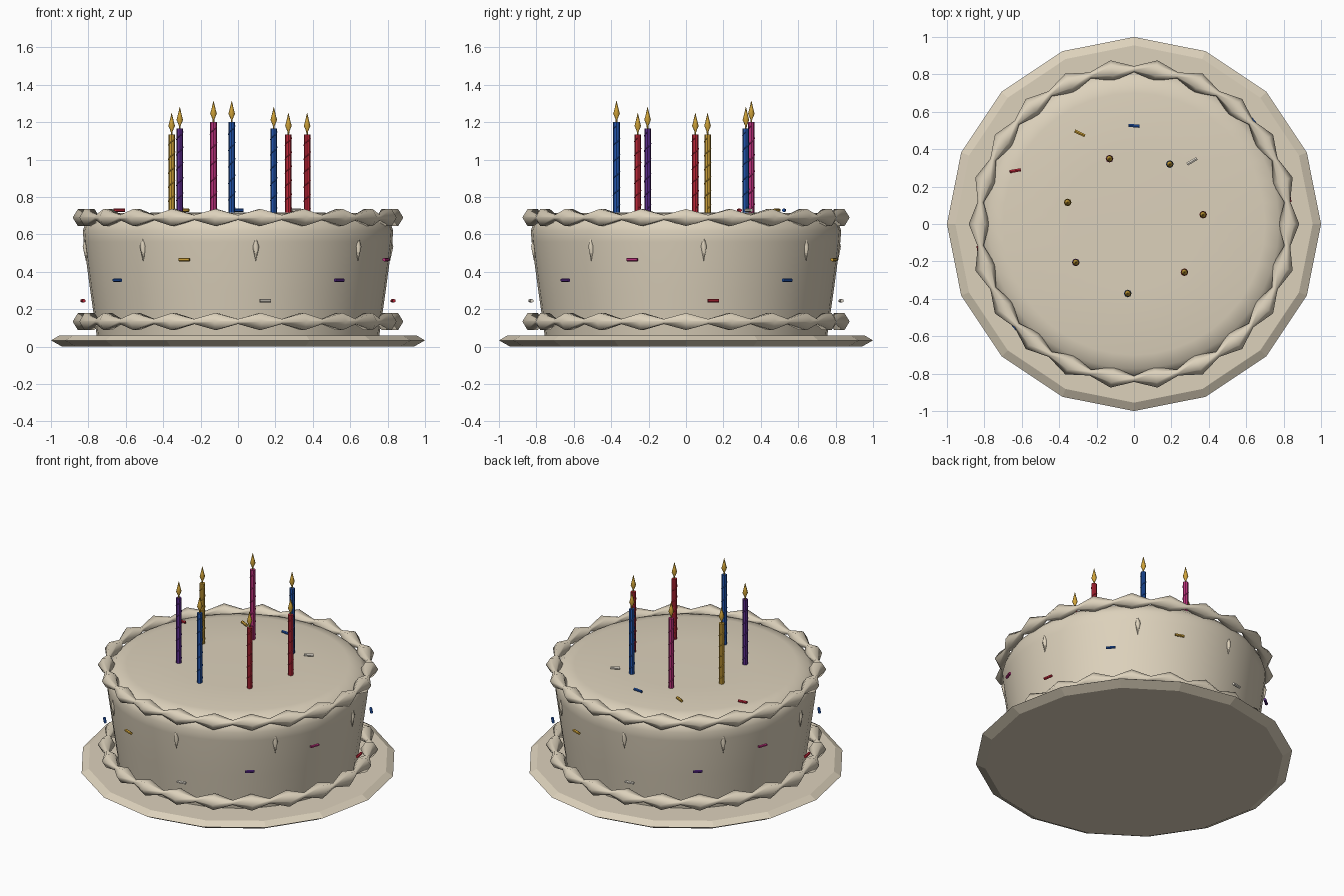
import bpy, math
from mathutils import Vector, Matrix

if "Cube" in bpy.data.objects:
    bpy.data.objects.remove(bpy.data.objects["Cube"])

def mat(name, rgb):
    m = bpy.data.materials.new(name)
    m.diffuse_color = (*rgb, 1)
    m.use_nodes = True
    m.node_tree.nodes["Principled BSDF"].inputs["Base Color"].default_value = m.diffuse_color
    return m

cream = mat("cream_icing", (0.72, 0.64, 0.50))
white = mat("white", (0.78, 0.73, 0.64))
red = mat("red", (0.52, 0.02, 0.04))
blue = mat("blue", (0.015, 0.09, 0.42))
gold = mat("gold", (0.62, 0.36, 0.04))
purple = mat("purple", (0.11, 0.025, 0.27))
pink = mat("pink", (0.50, 0.03, 0.20))

def mesh(name, verts, faces, m, smooth=None):
    me = bpy.data.meshes.new(name)
    me.from_pydata(verts, [], faces)
    me.update()
    ob = bpy.data.objects.new(name, me)
    bpy.context.collection.objects.link(ob)
    me.materials.append(m)
    if smooth:
        bpy.ops.object.select_all(action='DESELECT')
        ob.select_set(True)
        bpy.context.view_layer.objects.active = ob
        bpy.ops.object.shade_smooth_by_angle(angle=math.radians(smooth))
    return ob

def lathe(name, profile, n, m, loc=(0, 0, 0), smooth=None):
    """Revolve (radius, z) points listed bottom to top, with capped ends."""
    v, f = [], []
    for r, z in profile:
        for i in range(n):
            a = math.tau * i / n
            v.append((loc[0] + r * math.cos(a), loc[1] + r * math.sin(a), loc[2] + z))
    for j in range(len(profile) - 1):
        for i in range(n):
            k = (i + 1) % n
            f.append((j*n + i, j*n + k, j*n + n + k, j*n + n + i))
    f.append(tuple(range(n - 1, -1, -1)))
    top = (len(profile) - 1) * n
    f.append(tuple(range(top, top + n)))
    return mesh(name, v, f, m, smooth)

def beaded_ring(name, z, beads=22, R=0.828, sides=6):
    """Piped border: a ring whose thickness alternates between bead and pinch."""
    v, f, n = [], [], beads * 2
    for i in range(n):
        a = math.tau * i / n
        t = 0.016 if i % 2 else 0.056
        for j in range(sides):
            b = math.tau * j / sides
            r = R + t * math.cos(b)
            v.append((r * math.cos(a), r * math.sin(a), z + t * 0.94 * math.sin(b)))
    for i in range(n):
        for j in range(sides):
            k, l = (i + 1) % n, (j + 1) % sides
            f.append((i*sides + j, k*sides + j, k*sides + l, i*sides + l))
    return mesh(name, v, f, cream, 70)

def helix(name, x, y, z0, z1, m, R=0.0165, t=0.004, turns=5):
    """Thin raised spiral wound round a candle."""
    v, f, n = [], [], turns * 8
    for i in range(n + 1):
        a = math.tau * i / 8
        z = z0 + (z1 - z0) * i / n
        for dr, dz in ((t, 0), (0, t), (-t, 0), (0, -t)):
            v.append((x + (R + dr) * math.cos(a), y + (R + dr) * math.sin(a), z + dz))
    for i in range(n):
        for j in range(4):
            k = (j + 1) % 4
            f.append((i*4 + j, i*4 + 4 + j, i*4 + 4 + k, i*4 + k))
    return mesh(name, v, f, m)

def sprinkle(name, loc, angle, m):
    """Small six-sided rod lying flat, its length pointing along angle."""
    ob = lathe(name, [(0.0095, -0.03), (0.0095, 0.03)], 6, m)
    ob.data.transform(Matrix.Translation(Vector(loc)) @ Matrix.Rotation(angle, 4, 'Z')
                      @ Matrix.Rotation(math.pi / 2, 4, 'Y'))

# Plate and cake
lathe("plate", [(0.94, 0), (1.0, 0.033), (0.955, 0.06)], 16, cream)
lathe("cake_body", [(0.755, 0.055), (0.79, 0.3), (0.825, 0.56), (0.83, 0.62), (0.815, 0.66),
                    (0.775, 0.7), (0.7, 0.713), (0.35, 0.717), (0.02, 0.718)], 40, cream, smooth=60)

# Piped borders
beaded_ring("top_border", 0.69)
beaded_ring("bottom_border", 0.134)

# Icing drops round the side
for k in range(8):
    a = math.radians(6.7 + 45 * k)
    lathe(f"icing_drop_{k}", [(0.001, 0.458), (0.018, 0.535), (0.001, 0.597)], 6, cream,
          (0.818 * math.cos(a), 0.818 * math.sin(a), 0), 70)

# Candles with spiral and flame
for k, m in enumerate((red, blue, pink, gold, purple, blue, red)):
    a = math.radians(7.7) + math.tau * k / 7
    x, y = 0.373 * math.cos(a), 0.373 * math.sin(a)
    top = (1.135, 1.167, 1.2)[k % 3]
    lathe(f"candle_{k}", [(0.0175, 0.70), (0.0175, top)], 8, m, (x, y, 0), 40)
    helix(f"candle_spiral_{k}", x, y, 0.74, top - 0.02, m)
    lathe(f"flame_{k}", [(0.004, -0.005), (0.005, 0.015), (0.0175, 0.045), (0.011, 0.07), (0.001, 0.113)],
          8, gold, (x, y, top), 60)

# Sprinkles round the side
for k in range(12):
    a = math.radians(10 + 30 * k)
    sprinkle(f"side_sprinkle_{k}", (0.842 * math.cos(a), 0.842 * math.sin(a), (0.245, 0.355, 0.465)[k % 3]),
             a + math.pi / 2, (red, blue, gold, white, purple, pink)[k % 6])

# Sprinkles on top
for x, y, d, m in ((-0.635, 0.285, 10, red), (-0.29, 0.485, -26, gold),
                   (0.0, 0.525, -5, blue), (0.31, 0.335, 30, white)):
    sprinkle("top_sprinkle", (x, y, 0.729), math.radians(d), m)
